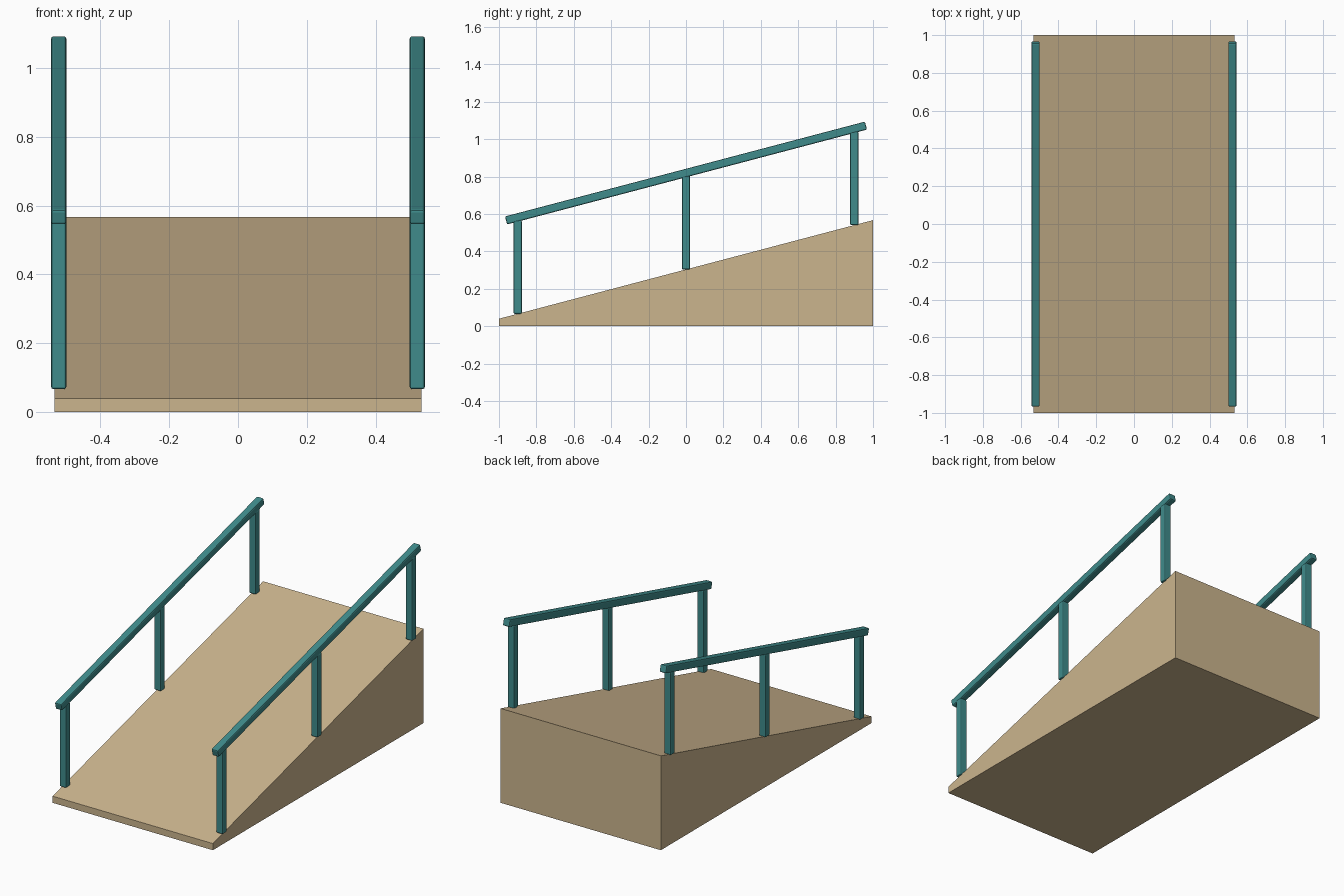
import bpy, bmesh, math
from mathutils import Matrix

if "Cube" in bpy.data.objects:
    bpy.data.objects.remove(bpy.data.objects["Cube"])

HALF_W, Z_FRONT, Z_BACK = 0.533, 0.04, 0.567
SLOPE = (Z_BACK - Z_FRONT) / 2
RAIL_X, BAR = 0.521, 0.044


def material(name, rgb):
    m = bpy.data.materials.new(name)
    m.diffuse_color = (*rgb, 1)
    m.use_nodes = True
    m.node_tree.nodes["Principled BSDF"].inputs["Base Color"].default_value = m.diffuse_color
    return m


def finish(bm, name, mat):
    bmesh.ops.recalc_face_normals(bm, faces=bm.faces)
    me = bpy.data.meshes.new(name)
    bm.to_mesh(me)
    bm.free()
    me.materials.append(mat)
    ob = bpy.data.objects.new(name, me)
    bpy.context.collection.objects.link(ob)
    return ob


def bar(name, size, loc, tilt=0):
    bm = bmesh.new()
    bmesh.ops.create_cube(bm, size=1, matrix=Matrix.Diagonal((*size, 1)))
    ob = finish(bm, name, teal)
    ob.location = loc
    ob.rotation_euler.x = tilt
    bevel = ob.modifiers.new("soft_edges", 'BEVEL')
    bevel.width = 0.007
    bevel.segments = 2
    return ob


def surface(y):
    return Z_FRONT + (y + 1) * SLOPE


tan = material("tan_board", (0.60, 0.46, 0.27))
teal = material("teal_metal", (0.05, 0.26, 0.26))

# Solid wedge with a low front lip
bm = bmesh.new()
profile = [(-1, 0), (1, 0), (1, Z_BACK), (-1, Z_FRONT)]
face = bm.faces.new([bm.verts.new((-HALF_W, y, z)) for y, z in profile])
ext = bmesh.ops.extrude_face_region(bm, geom=[face])
verts = [g for g in ext["geom"] if isinstance(g, bmesh.types.BMVert)]
bmesh.ops.translate(bm, verts=verts, vec=(2 * HALF_W, 0, 0))
finish(bm, "ramp", tan)

# Posts and sloping handrail on each side
for side, sx in (("left", -1), ("right", 1)):
    for pos, y in (("front", -0.9), ("middle", 0), ("back", 0.9)):
        bar(f"{side}_{pos}_post", (BAR, BAR, 0.5),
            (sx * RAIL_X, y, surface(y) + 0.25))
    bar(f"{side}_handrail", (BAR, 1.99, BAR),
        (sx * RAIL_X, 0, 0.819), math.atan(SLOPE))
